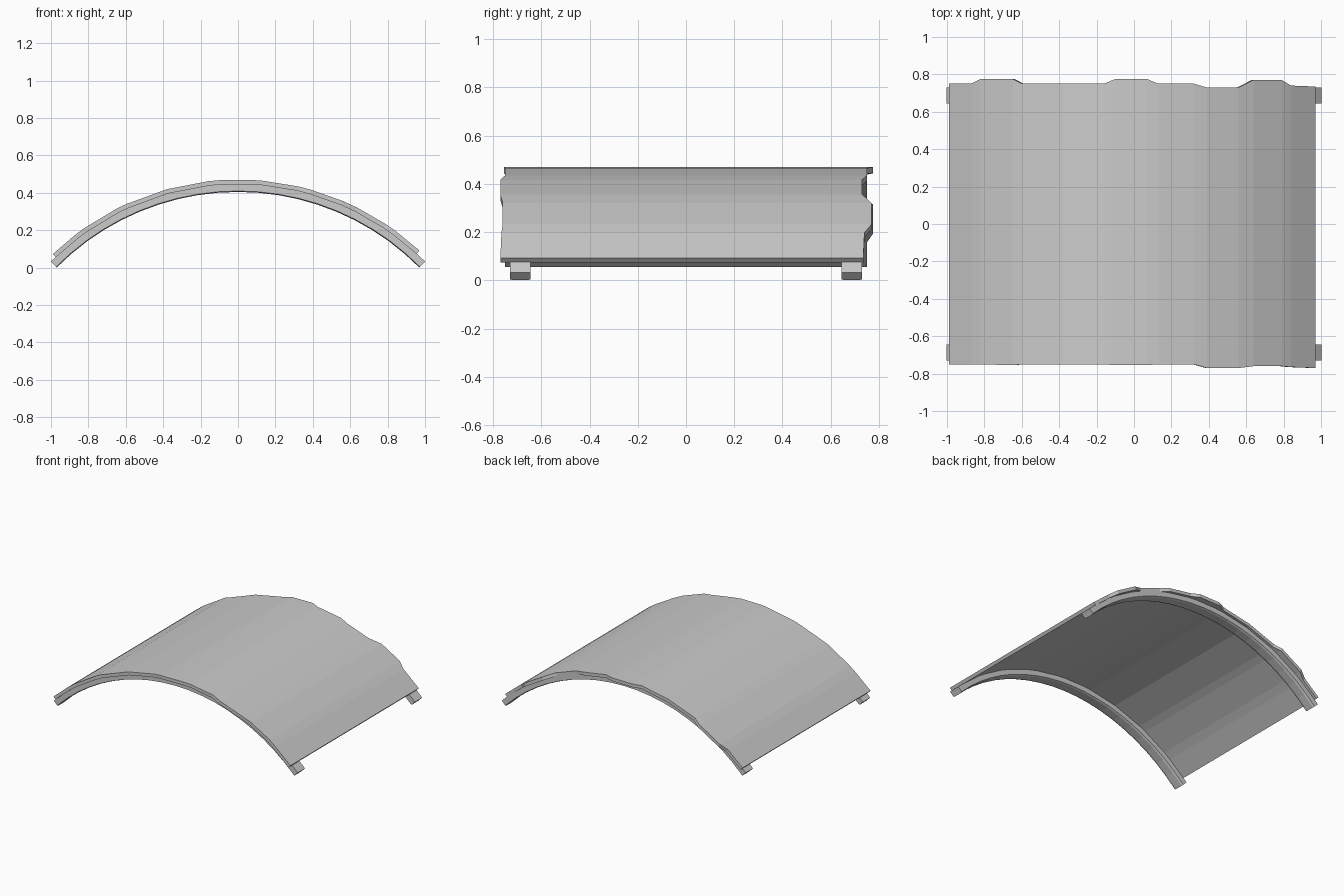
import bpy, bmesh, math

if "Cube" in bpy.data.objects:
    bpy.data.objects.remove(bpy.data.objects["Cube"])

CZ = -0.959                      # height of the arch's circle centre
R_IN, R_MID, R_OUT = 1.364, 1.409, 1.430


def sweep(name, rings):
    """Closed solid lofted through equal-sized loops, capped at both ends."""
    bm = bmesh.new()
    loops = [[bm.verts.new(p) for p in ring] for ring in rings]
    n = len(loops[0])
    for a, b in zip(loops, loops[1:]):
        for i in range(n):
            j = (i + 1) % n
            bm.faces.new((a[i], a[j], b[j], b[i]))
    bm.faces.new(loops[0])
    bm.faces.new(loops[-1])
    bmesh.ops.recalc_face_normals(bm, faces=bm.faces)
    mesh = bpy.data.meshes.new(name)
    bm.to_mesh(mesh)
    bm.free()
    ob = bpy.data.objects.new(name, mesh)
    bpy.context.collection.objects.link(ob)
    return ob


def polar(r, a, y):
    return (r * math.sin(a), y, CZ + r * math.cos(a))


# Curved roof sheet with ragged ends: x, front y, back y
edge = [(-0.99, -0.75, 0.75), (-0.87, -0.75, 0.75), (-0.82, -0.75, 0.775),
        (-0.65, -0.755, 0.775), (-0.60, -0.75, 0.75), (-0.38, -0.75, 0.75),
        (-0.16, -0.75, 0.75), (-0.10, -0.755, 0.775), (0.07, -0.755, 0.775),
        (0.13, -0.75, 0.75), (0.32, -0.75, 0.75), (0.39, -0.77, 0.73),
        (0.56, -0.77, 0.73), (0.64, -0.76, 0.77), (0.79, -0.76, 0.77),
        (0.84, -0.765, 0.74), (0.97, -0.77, 0.735)]
rings = []
for x, f, b in edge:
    a = math.asin(x / R_OUT)
    rings.append([polar(R_OUT, a, f), polar(R_OUT, a, b),
                  polar(R_MID - 0.003, a, b), polar(R_MID - 0.003, a, f)])
sweep("roof_sheet", rings)

# Two support ribs with softened lower corners
W = 0.043
section = [(-W, R_MID), (W, R_MID), (W, R_IN + 0.005), (W - 0.014, R_IN),
           (-W + 0.014, R_IN), (-W, R_IN + 0.005)]
SEG, END = 20, math.radians(45.3)
for name, yc in (("front_rib", -0.687), ("back_rib", 0.687)):
    sweep(name, [[polar(r, END * (2 * i / SEG - 1), yc + y) for y, r in section]
                 for i in range(SEG + 1)])
